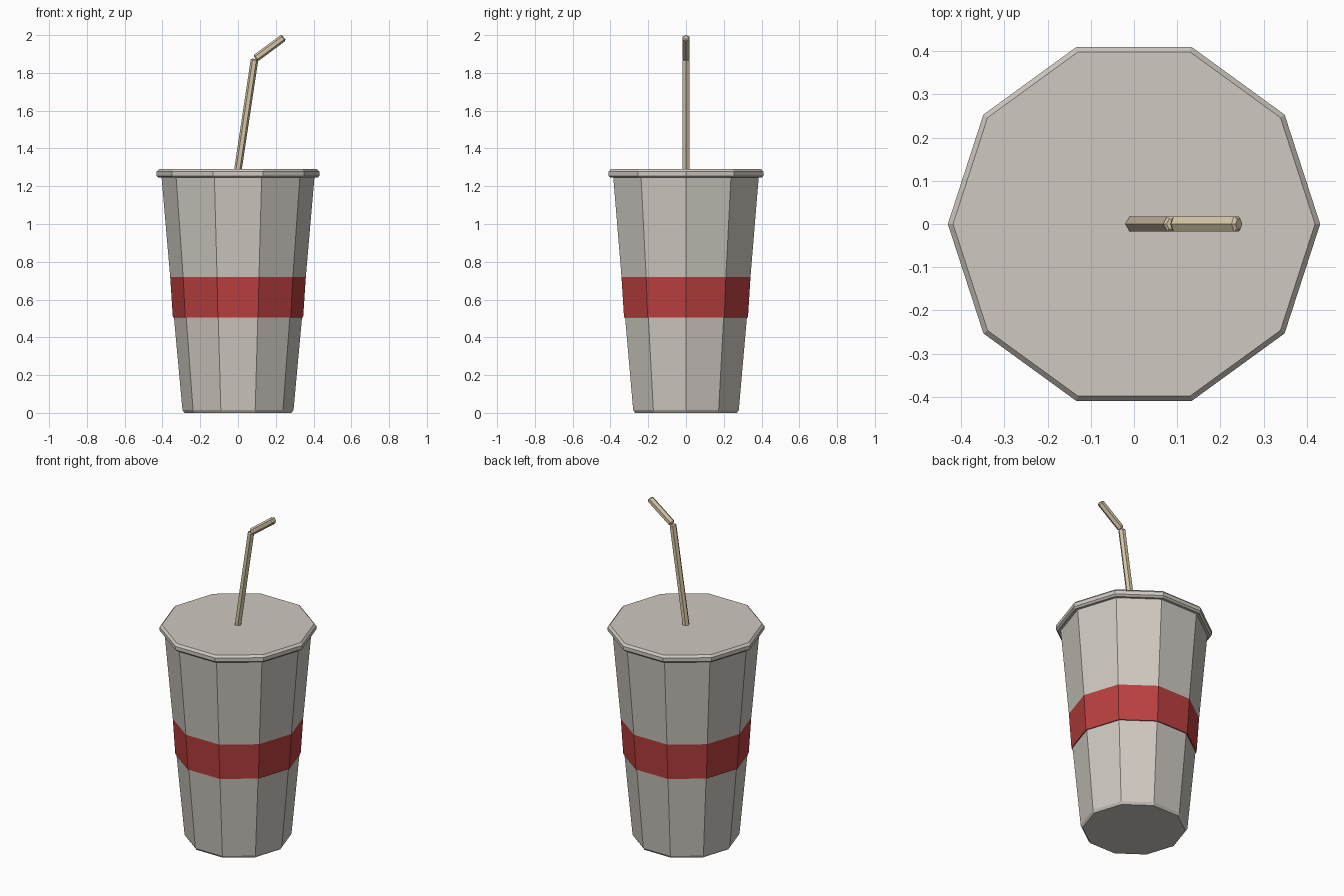
import bpy, bmesh, math
from mathutils import Vector

cube = bpy.data.objects.get("Cube")
if cube:
    bpy.data.objects.remove(cube, do_unlink=True)


def material(name, color):
    m = bpy.data.materials.new(name)
    m.use_nodes = True
    m.diffuse_color = (*color, 1)
    m.node_tree.nodes["Principled BSDF"].inputs["Base Color"].default_value = (*color, 1)
    return m


paper = material("warm grey paper", (0.62, 0.58, 0.53))
red = material("red band", (0.50, 0.05, 0.05))
tan = material("tan straw", (0.66, 0.56, 0.38))


def lathe(name, profile, sides, mats, start=(0, 0, 0), axis=(0, 0, 1), band=None):
    """Flat-sided solid from (radius, height) rings along an axis."""
    turn = Vector((0, 0, 1)).rotation_difference(Vector(axis))
    bm = bmesh.new()
    rings = []
    for r, h in profile:
        ring = []
        for i in range(sides):
            a = math.tau * i / sides
            p = Vector((r * math.cos(a), r * math.sin(a), h))
            ring.append(bm.verts.new(turn @ p + Vector(start)))
        rings.append(ring)
    for k, (low, high) in enumerate(zip(rings, rings[1:])):
        for i in range(sides):
            j = (i + 1) % sides
            f = bm.faces.new((low[i], low[j], high[j], high[i]))
            f.material_index = 1 if band and k in band else 0
    bm.faces.new(rings[0][::-1])
    bm.faces.new(rings[-1])
    mesh = bpy.data.meshes.new(name)
    bm.to_mesh(mesh)
    bm.free()
    for m in mats:
        mesh.materials.append(m)
    obj = bpy.data.objects.new(name, mesh)
    bpy.context.collection.objects.link(obj)
    return obj


def straw(name, start, end):
    """Six-sided rod with chamfered ends."""
    start, end = Vector(start), Vector(end)
    n = (end - start).length
    rings = [(0.013, 0), (0.02, 0.007), (0.02, n - 0.007), (0.013, n)]
    return lathe(name, rings, 6, [tan], start, end - start)


# Tapered cup with a slightly raised red band
lathe("cup", [(0.284, 0), (0.294, 0.015), (0.339, 0.505), (0.345, 0.505),
              (0.359, 0.72), (0.405, 1.25)], 10, [paper, red], band=(2, 3))

# Lid with chamfered rim
lathe("lid", [(0.42, 1.245), (0.431, 1.255), (0.431, 1.277), (0.419, 1.29)], 10, [paper])

# Bent straw in two lengths
straw("straw_lower", (-0.006, 1.25, 0)[:1] + (0, 1.25), (0.088, 0, 1.874))
straw("straw_upper", (0.092, 0, 1.876), (0.243, 0, 1.988))
